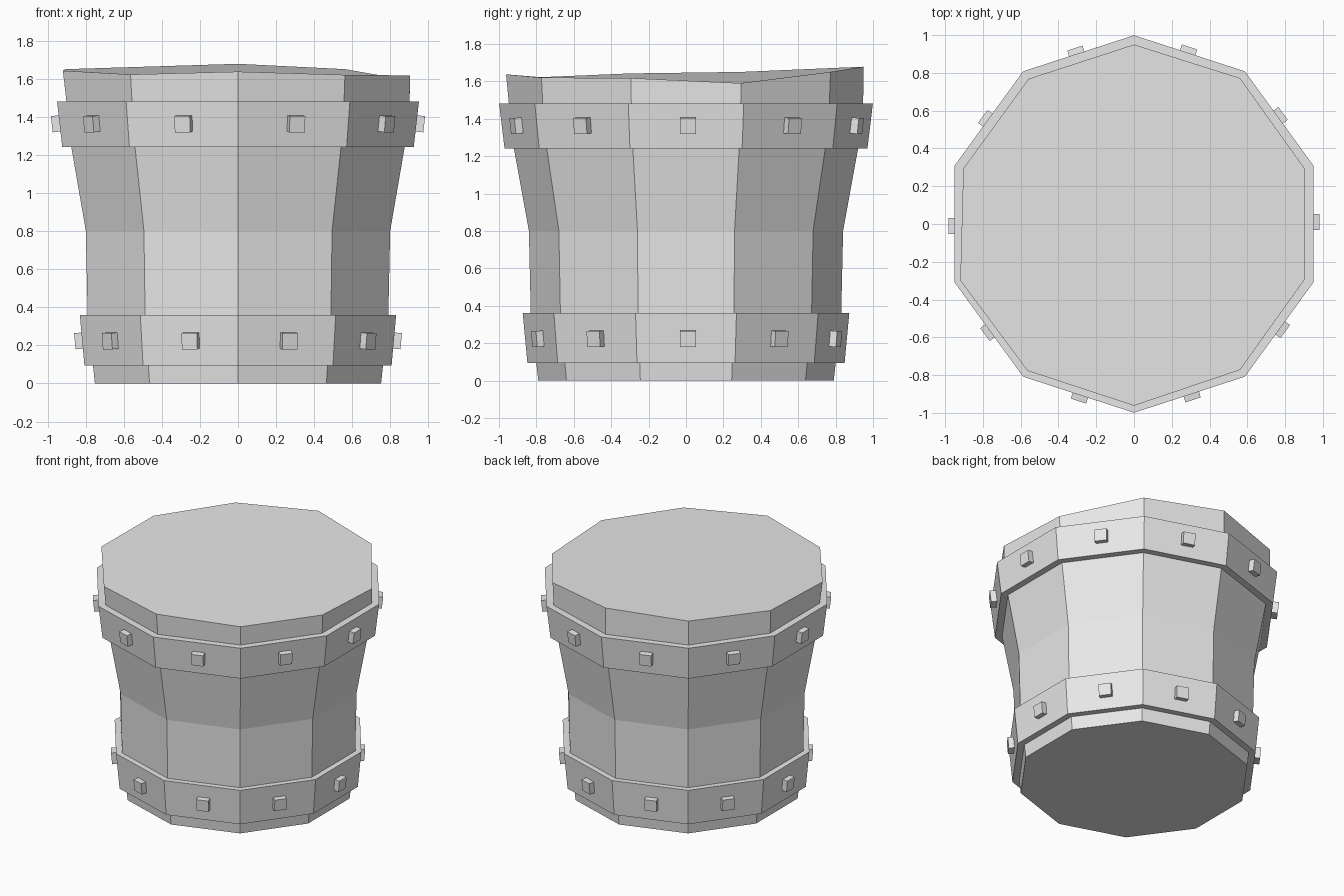
import bpy, bmesh, math
from mathutils import Matrix

SIDES = 10
STEP = 2 * math.pi / SIDES
FRONT = -math.pi / 2

if "Cube" in bpy.data.objects:
    bpy.data.objects.remove(bpy.data.objects["Cube"], do_unlink=True)

grey = bpy.data.materials.new("plain_grey")
grey.use_nodes = True
colour = (0.8, 0.8, 0.8, 1)
grey.diffuse_color = colour
grey.node_tree.nodes["Principled BSDF"].inputs["Base Color"].default_value = colour


def finish(bm, name):
    bmesh.ops.recalc_face_normals(bm, faces=bm.faces)
    mesh = bpy.data.meshes.new(name)
    bm.to_mesh(mesh)
    bm.free()
    mesh.materials.append(grey)
    obj = bpy.data.objects.new(name, mesh)
    bpy.context.collection.objects.link(obj)
    return obj


def ring(bm, radii, heights):
    return [bm.verts.new((r * math.cos(FRONT + k * STEP), r * math.sin(FRONT + k * STEP), z))
            for k, (r, z) in enumerate(zip(radii, heights))]


def level(bm, radius, height):
    return ring(bm, [radius] * SIDES, [height] * SIDES)


def bridge(bm, a, b):
    for k in range(SIDES):
        n = (k + 1) % SIDES
        bm.faces.new((a[k], a[n], b[n], b[k]))


# Flared ten-sided body with an uneven top rim
bm = bmesh.new()
profile = [(0.79, 0), (0.83, 0.36), (0.84, 0.8), (0.92, 1.24), (0.947, 1.48)]
rings = [level(bm, r, z) for r, z in profile]
rim_radii = [0.962, 0.955, 0.95, 0.95, 0.955, 0.95, 0.95, 0.95, 0.967, 0.96]
rim_heights = [1.637, 1.62, 1.617, 1.59, 1.65, 1.678, 1.66, 1.65, 1.642, 1.622]
rings.append(ring(bm, rim_radii, rim_heights))
for a, b in zip(rings, rings[1:]):
    bridge(bm, a, b)
bm.faces.new(rings[0])
bm.faces.new(rings[-1])
finish(bm, "body")


# Hoops: closed bands wrapped around the body
def hoop(name, z0, z1, r0, r1, inner0, inner1):
    bm = bmesh.new()
    loops = [level(bm, inner0, z0), level(bm, r0, z0), level(bm, r1, z1), level(bm, inner1, z1)]
    for k in range(4):
        bridge(bm, loops[k], loops[(k + 1) % 4])
    finish(bm, name)


# Studs: one small block on each hoop face, leaning with the hoop
def studs(name, z, apothem, lean):
    bm = bmesh.new()
    for k in range(SIDES):
        angle = FRONT + (k + 0.5) * STEP
        place = (Matrix.Rotation(angle, 4, "Z")
                 @ Matrix.Translation((apothem, 0.01, z))
                 @ Matrix.Rotation(lean, 4, "Y")
                 @ Matrix.Diagonal((0.08, 0.085, 0.085, 1)))
        bmesh.ops.create_cube(bm, size=1, matrix=place)
    finish(bm, name)


hoop("lower_hoop", 0.095, 0.36, 0.848, 0.873, 0.78, 0.81)
hoop("upper_hoop", 1.24, 1.48, 0.97, 0.999, 0.9, 0.93)
studs("lower_studs", 0.225, 0.817, 0.09)
studs("upper_studs", 1.365, 0.938, 0.11)
